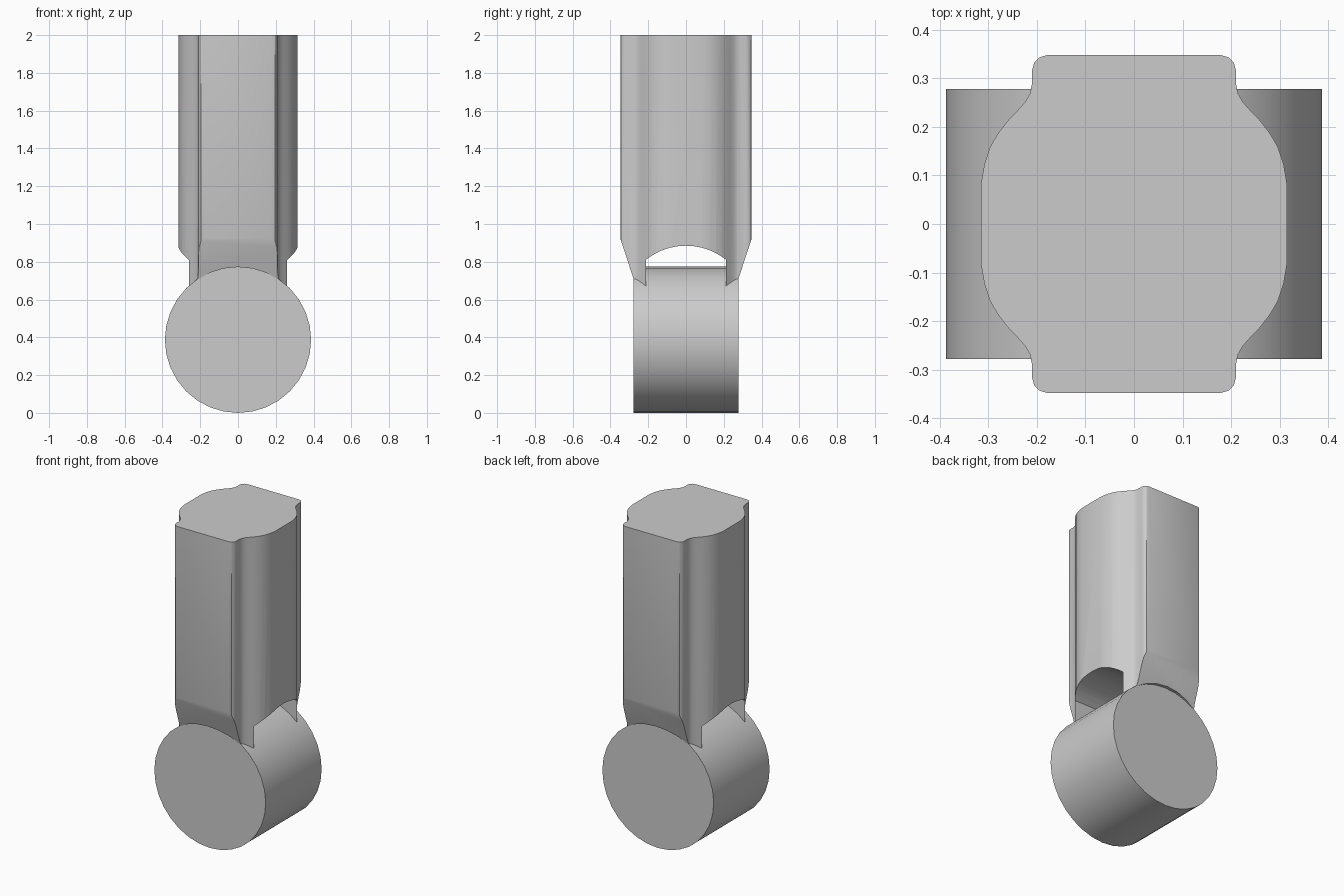
import bpy, bmesh, math
from mathutils import Vector

cube = bpy.data.objects.get("Cube")
if cube:
    bpy.data.objects.remove(cube, do_unlink=True)

grey = bpy.data.materials.new("plain grey")
grey.use_nodes = True
COLOUR = (0.6, 0.6, 0.6, 1)
grey.diffuse_color = COLOUR
grey.node_tree.nodes["Principled BSDF"].inputs["Base Color"].default_value = COLOUR


def prism(name, ring, offset):
    """Extrude a closed ring of points along an offset."""
    bm = bmesh.new()
    face = bm.faces.new([bm.verts.new(p) for p in ring])
    out = bmesh.ops.extrude_face_region(bm, geom=[face])
    moved = [g for g in out["geom"] if isinstance(g, bmesh.types.BMVert)]
    bmesh.ops.translate(bm, verts=moved, vec=Vector(offset))
    bmesh.ops.recalc_face_normals(bm, faces=bm.faces)
    mesh = bpy.data.meshes.new(name)
    bm.to_mesh(mesh)
    bm.free()
    mesh.materials.append(grey)
    obj = bpy.data.objects.new(name, mesh)
    bpy.context.collection.objects.link(obj)
    return obj


def activate(obj):
    bpy.ops.object.select_all(action="DESELECT")
    obj.select_set(True)
    bpy.context.view_layer.objects.active = obj


def cut(obj, cutter):
    mod = obj.modifiers.new("cut", "BOOLEAN")
    mod.operation = "DIFFERENCE"
    mod.solver = "EXACT"
    mod.object = cutter
    activate(obj)
    bpy.ops.object.modifier_apply(modifier=mod.name)
    bpy.data.objects.remove(cutter, do_unlink=True)


def drum(name, radius, half_width, sides=32):
    angles = [math.tau * i / sides for i in range(sides)]
    ring = [(radius * math.cos(a), -half_width, 0.387 + radius * math.sin(a)) for a in angles]
    return prism(name, ring, (0, 2 * half_width, 0))


# Pivot drum lying along y
pivot_drum = drum("pivot_drum", 0.387, 0.278)

# Shaft: one quarter of the section, mirrored into a closed outline
quarter = [(0.315, 0.085), (0.308, 0.125), (0.296, 0.16), (0.28, 0.187), (0.26, 0.213),
           (0.24, 0.234), (0.224, 0.252), (0.214, 0.27), (0.21, 0.29), (0.21, 0.317),
           (0.206, 0.332), (0.196, 0.343), (0.18, 0.348)]
half = quarter + [(-x, y) for x, y in reversed(quarter)]
outline = half + [(-x, -y) for x, y in half]
shaft = prism("shaft", [(x, y, 0.5) for x, y in outline], (0, 0, 1.5))

# Arched slot between the two legs
w, rise, spring = 0.213, 0.075, 0.81
r = (w * w + rise * rise) / (2 * rise)
arch = []
for i in range(17):
    y = -w + 2 * w * i / 16
    arch.append((-1, y, spring + rise - r + math.sqrt(r * r - y * y)))
cut(shaft, prism("slot_cutter", [(-1, -w, 0.3)] + arch + [(-1, w, 0.3)], (2, 0, 0)))

# Tapered lower ends of the front and back faces
for s in (1, -1):
    taper = [(-1, s * y, z) for y, z in ((0.373, 1.0), (0.176, 0.4), (0.6, 0.4), (0.6, 1.0))]
    cut(shaft, prism("taper_cutter", taper, (2, 0, 0)))

# Leg feet follow the curve of the drum
cut(shaft, drum("foot_cutter", 0.385, 0.6))

for obj in (shaft, pivot_drum):
    activate(obj)
    bpy.ops.object.shade_smooth_by_angle(angle=math.radians(30))
